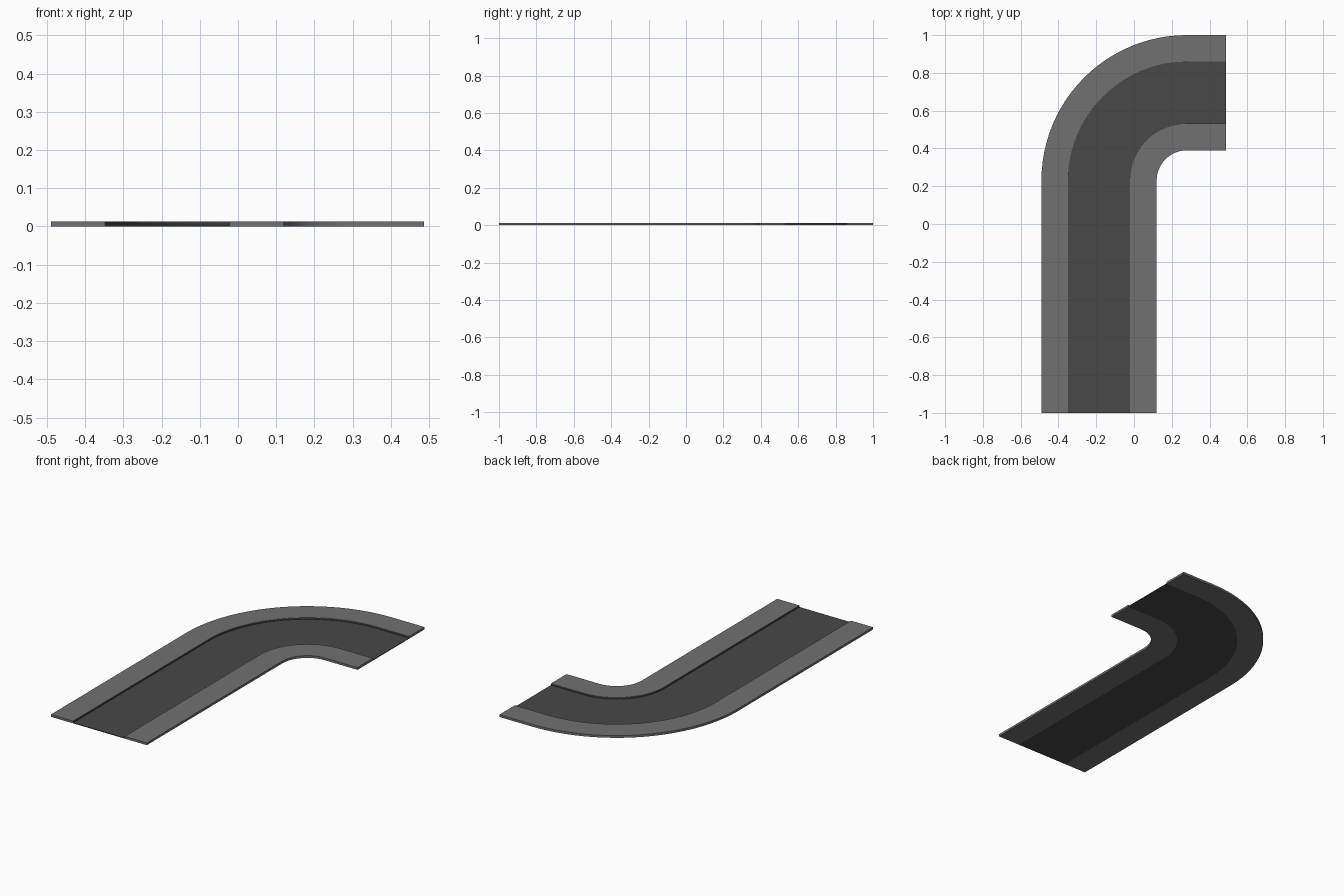
import bpy, math

if "Cube" in bpy.data.objects:
    bpy.data.objects.remove(bpy.data.objects["Cube"])

CX, CY, SEG = 0.28, 0.23, 24   # bend centre and smoothness


def material(name, v):
    m = bpy.data.materials.new(name)
    m.diffuse_color = (v, v, v, 1)
    m.use_nodes = True
    m.node_tree.nodes["Principled BSDF"].inputs["Base Color"].default_value = m.diffuse_color
    return m


def path_at(r):
    """Straight, quarter bend and short exit at distance r from the bend centre."""
    pts = [(CX - r, -1.0)]
    for i in range(SEG + 1):
        a = math.pi - math.pi / 2 * i / SEG
        pts.append((CX + r * math.cos(a), CY + r * math.sin(a)))
    return pts + [(0.487, CY + r)]


def sweep(name, profile, mat):
    """Sweep a closed (radius, height) profile along the road path."""
    rails = [[(x, y, z) for x, y in path_at(r)] for r, z in profile]
    n, m = len(profile), len(rails[0])
    verts = [p for rail in rails for p in rail]
    faces = [(k * m + i, k * m + i + 1, (k + 1) % n * m + i + 1, (k + 1) % n * m + i)
             for k in range(n) for i in range(m - 1)]
    faces.append(tuple(k * m for k in range(n)))
    faces.append(tuple(k * m + m - 1 for k in reversed(range(n))))
    me = bpy.data.meshes.new(name)
    me.from_pydata(verts, [], faces)
    me.materials.append(mat)
    ob = bpy.data.objects.new(name, me)
    bpy.context.collection.objects.link(ob)
    bpy.context.view_layer.objects.active = ob
    ob.select_set(True)
    bpy.ops.object.shade_smooth_by_angle(angle=math.radians(30))
    ob.select_set(False)


asphalt = material("asphalt", 0.065)
paving = material("paving", 0.165)

# Pavements on both sides of the road
IN, R0, R1, OUT, TOP = 0.16, 0.301, 0.629, 0.77, 0.013
sweep("inner_pavement", [(IN, 0), (R0, 0), (R0, TOP), (IN, TOP)], paving)
sweep("outer_pavement", [(R1, 0), (OUT, 0), (OUT, TOP), (R1, TOP)], paving)

# Sunken roadway with dark kerb faces
K = 0.002
sweep("roadway", [(R0, 0), (R1, 0), (R1, 0.011), (R1 - K, 0.011), (R1 - K, 0.004),
                  (R0 + K, 0.004), (R0 + K, 0.011), (R0, 0.011)], asphalt)
